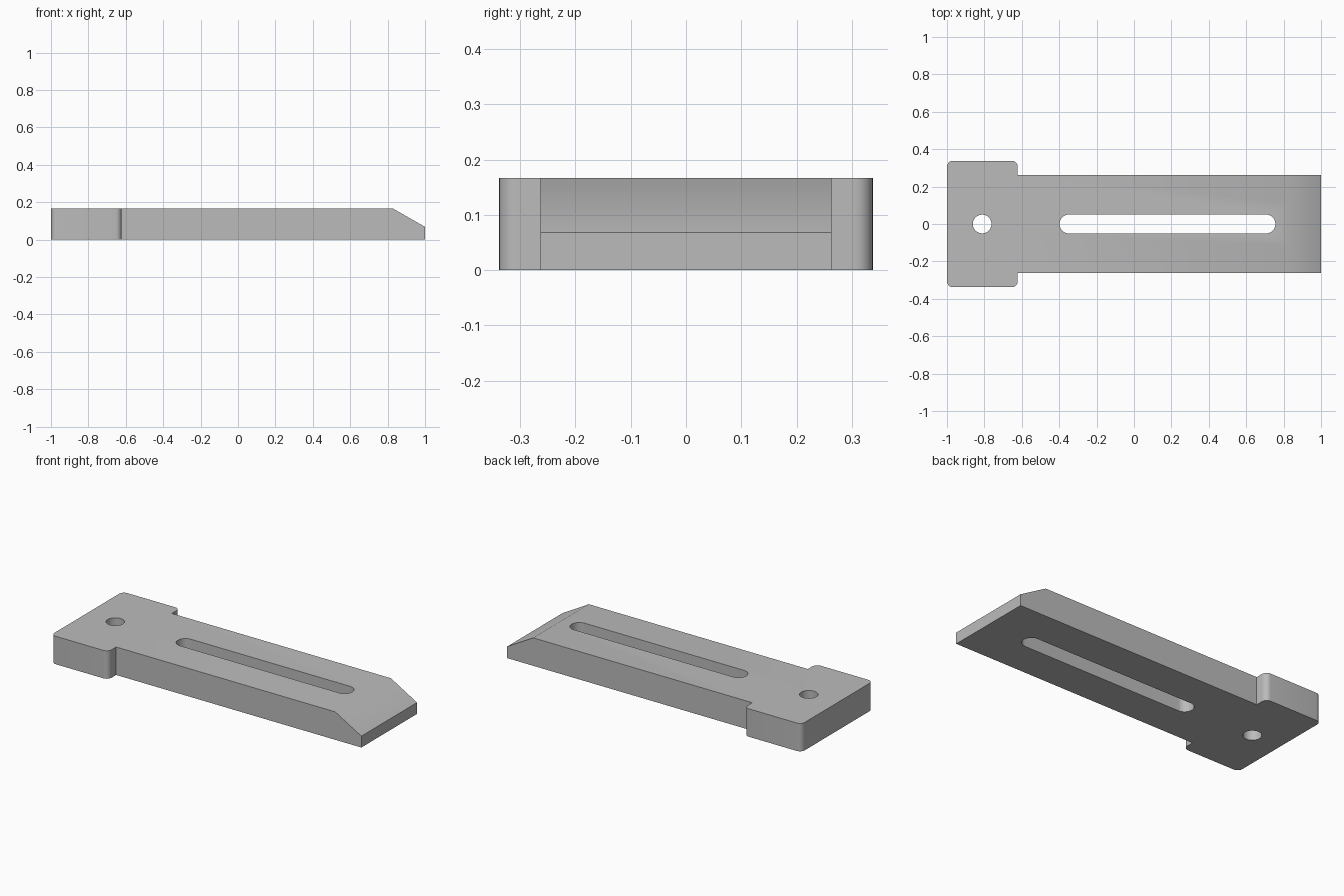
import bpy
import bmesh
from math import cos, sin, pi, radians

old = bpy.data.objects.get("Cube")
if old:
    bpy.data.objects.remove(old, do_unlink=True)

THICK = 0.167
HEAD_Y, BODY_Y, HEAD_X = 0.338, 0.263, -0.622
CORNER = 0.032

steel = bpy.data.materials.new("grey steel")
steel.use_nodes = True
steel.diffuse_color = (0.5, 0.5, 0.5, 1)
steel.node_tree.nodes["Principled BSDF"].inputs["Base Color"].default_value = (0.5, 0.5, 0.5, 1)


def arc(cx, cy, r, start, end, steps):
    """Points on an arc, angles in degrees."""
    angles = [radians(start + (end - start) * i / steps) for i in range(steps + 1)]
    return [(cx + r * cos(a), cy + r * sin(a)) for a in angles]


def prism(name, points, direction):
    """Extrude a closed outline of 3D points along a direction."""
    bm = bmesh.new()
    face = bm.faces.new([bm.verts.new(p) for p in points])
    result = bmesh.ops.extrude_face_region(bm, geom=[face])
    verts = [g for g in result["geom"] if isinstance(g, bmesh.types.BMVert)]
    bmesh.ops.translate(bm, vec=direction, verts=verts)
    bmesh.ops.recalc_face_normals(bm, faces=bm.faces)
    mesh = bpy.data.meshes.new(name)
    bm.to_mesh(mesh)
    bm.free()
    mesh.materials.append(steel)
    obj = bpy.data.objects.new(name, mesh)
    bpy.context.collection.objects.link(obj)
    return obj


# Clamp bar: half outline with rounded head corners, mirrored across the long axis
half = [(1, BODY_Y), (HEAD_X, BODY_Y)]
half += arc(HEAD_X - CORNER, HEAD_Y - CORNER, CORNER, 0, 90, 8)
half += arc(-1 + CORNER, HEAD_Y - CORNER, CORNER, 90, 180, 8)
outline = half + [(x, -y) for x, y in reversed(half)]
bar = prism("clamp_bar", [(x, y, 0) for x, y in outline], (0, 0, THICK))

# Cutters: round hole, long slot and sloped nose
hole = arc(-0.812, 0, 0.05, 0, 360, 48)[:-1]
slot = arc(0.705, 0, 0.051, -90, 90, 24) + arc(-0.347, 0, 0.051, 90, 270, 24)
slope = (THICK - 0.068) / (1 - 0.827)
nose = [(0.827 - 0.1, THICK + 0.1 * slope), (1.1, 0.068 - 0.1 * slope), (1.1, 0.4)]
cutters = [
    prism("hole_cutter", [(x, y, -0.1) for x, y in hole], (0, 0, 0.4)),
    prism("slot_cutter", [(x, y, -0.1) for x, y in slot], (0, 0, 0.4)),
    prism("nose_cutter", [(x, -0.5, z) for x, z in nose], (0, 1, 0)),
]

bpy.ops.object.select_all(action='DESELECT')
bpy.context.view_layer.objects.active = bar
bar.select_set(True)
for cutter in cutters:
    cutter.hide_render = True
    mod = bar.modifiers.new(cutter.name, 'BOOLEAN')
    mod.operation = 'DIFFERENCE'
    mod.solver = 'EXACT'
    mod.object = cutter
    bpy.ops.object.modifier_apply(modifier=mod.name)
    bpy.data.objects.remove(cutter, do_unlink=True)

bpy.ops.object.shade_smooth_by_angle(angle=radians(30))
